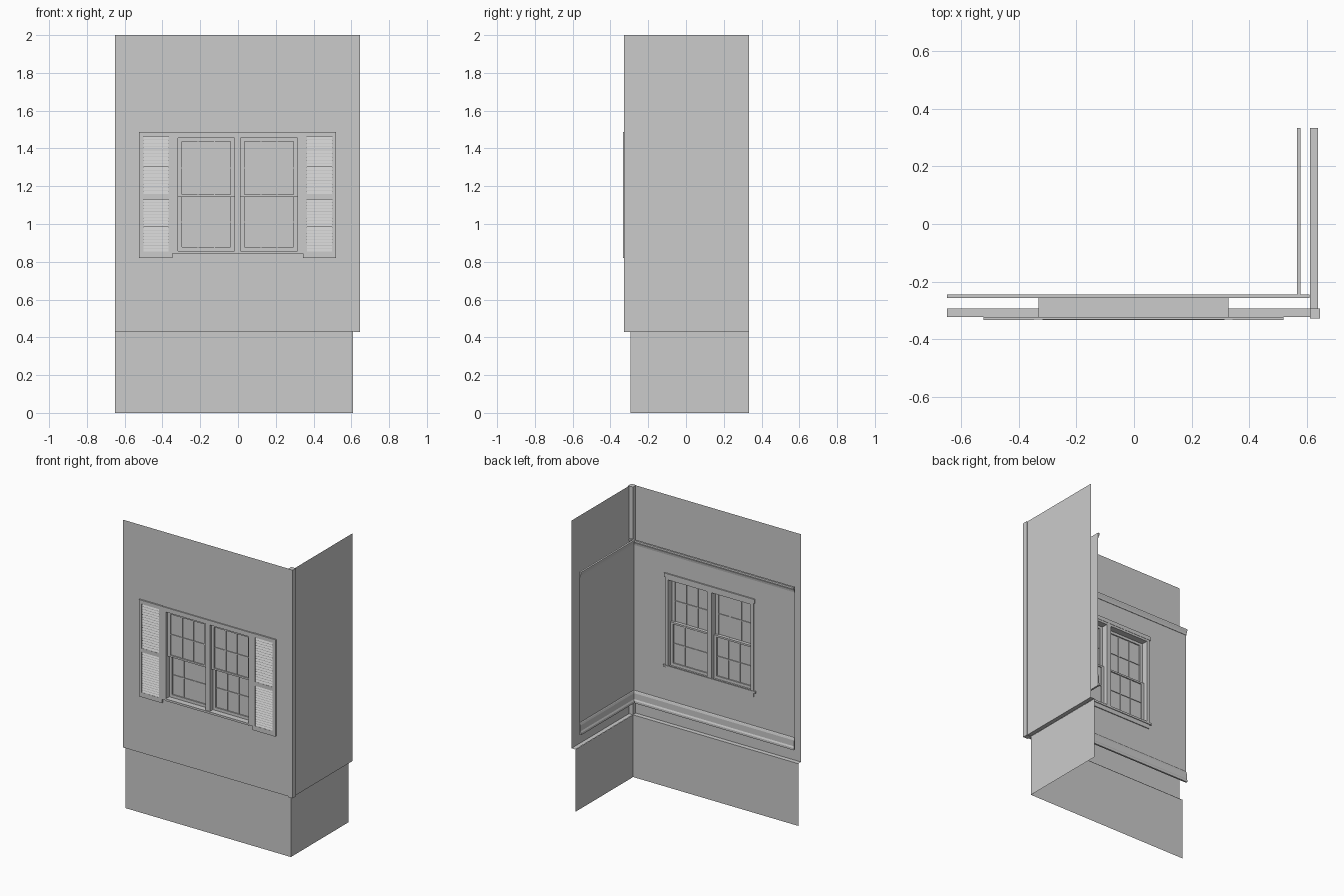
import bpy, bmesh

if "Cube" in bpy.data.objects:
    bpy.data.objects.remove(bpy.data.objects["Cube"])

C = -0.002                    # window centre in x
Z0, Z1 = 0.857, 1.455         # window opening bottom / top
YO, XO = -0.324, 0.640        # outer wall faces
YI, XI = -0.258, 0.579        # inner wall faces
END = 0.334                   # rear end of the side walls


def finish(name, bm):
    me = bpy.data.meshes.new(name)
    bm.to_mesh(me)
    bm.free()
    ob = bpy.data.objects.new(name, me)
    bpy.context.collection.objects.link(ob)
    return ob


def add_box(bm, x0, x1, y0, y1, z0, z1):
    r = bmesh.ops.create_cube(bm, size=1)
    for v in r['verts']:
        v.co = (x0 + (v.co.x + .5) * (x1 - x0),
                y0 + (v.co.y + .5) * (y1 - y0),
                z0 + (v.co.z + .5) * (z1 - z0))


def boxes(name, specs):
    bm = bmesh.new()
    for s in specs:
        add_box(bm, *s)
    return finish(name, bm)


def add_prism(bm, a, b):
    """Solid between two matching end outlines."""
    va, vb = [bm.verts.new(p) for p in a], [bm.verts.new(p) for p in b]
    bm.faces.new(va)
    bm.faces.new(vb[::-1])
    n = len(va)
    for i in range(n):
        j = (i + 1) % n
        bm.faces.new((va[j], va[i], vb[i], vb[j]))
    bmesh.ops.recalc_face_normals(bm, faces=bm.faces)


def sheets(name, quads):
    bm = bmesh.new()
    for q in quads:
        bm.faces.new([bm.verts.new(p) for p in q])
    bmesh.ops.remove_doubles(bm, verts=bm.verts, dist=1e-5)
    return finish(name, bm)


def front_quad(y, x0, x1, z0, z1):
    return [(x0, y, z0), (x1, y, z0), (x1, y, z1), (x0, y, z1)]


def side_quad(x, y0, y1, z0, z1):
    return [(x, y0, z0), (x, y1, z0), (x, y1, z1), (x, y0, z1)]


def wall_with_hole(y, x0, x1, z0, z1, hx, h0, h1):
    a, b = C - hx, C + hx
    return [front_quad(y, x0, a, z0, z1), front_quad(y, b, x1, z0, z1),
            front_quad(y, a, b, z0, h0), front_quad(y, a, b, h1, z1)]


def moulding(name, profile):
    """Run a (depth, z) profile along both inner walls."""
    bm = bmesh.new()
    add_prism(bm, [(-.65, YI + d, z) for d, z in profile],
              [(.61, YI + d, z) for d, z in profile])
    add_prism(bm, [(XI - d, YI, z) for d, z in profile],
              [(XI - d, END, z) for d, z in profile])
    finish(name, bm)


# Foundation: open sheets below the siding
sheets("foundation", [front_quad(-.295, -.65, .61, 0, .43),
                      side_quad(.61, -.295, END, 0, .43)])

# Outer walls with a bottom lip returning to the foundation
sheets("outer_front_wall",
       wall_with_hole(YO, -.65, .612, .43, 2, .33, .85, 1.47)
       + [[(-.65, YO, .43), (-.65, -.293, .43), (.612, -.293, .43), (.612, YO, .43)]])
sheets("outer_side_wall",
       [side_quad(XO, -.296, END, .43, 2),
        [(XO, -.296, .43), (XO, END, .43), (.611, END, .43), (.611, -.296, .43)]])
boxes("corner_post", [(.611, .646, -.329, -.293, .427, 2)])

# Inner walls, crown and baseboard
sheets("inner_front_wall", wall_with_hole(YI, -.65, .61, .54, 1.66, .317, Z0, Z1))
sheets("inner_side_wall", [side_quad(XI, YI, END, .54, 1.66)])
moulding("crown_moulding", [(0, 1.625), (.003, 1.625), (.005, 1.637),
                            (.011, 1.650), (.013, 1.653), (.013, 1.663), (0, 1.663)])
moulding("baseboard", [(0, .54), (.012, .54), (.012, .555), (.007, .565),
                       (.007, .605), (.003, .618), (0, .622)])

# Window frame: jambs, head, sill and centre mullion
W, M = .316, .0165
boxes("window_frame", [
    (C - W - .014, C - W, -.330, YI, Z0, Z1),
    (C + W, C + W + .014, -.330, YI, Z0, Z1),
    (C - M, C + M, -.328, YI, Z0, Z1),
    (C - W - .014, C + W + .014, -.330, YI, Z1, Z1 + .014),
    (C - W - .014, C + W + .014, -.330, YI, Z0 - .010, Z0)])

# Exterior casing
E = .345
boxes("exterior_casing", [
    (C - E, C - W, -.332, YO, .845, 1.486),
    (C + W, C + E, -.332, YO, .845, 1.486),
    (C - W, C + W, -.332, YO, Z1, 1.486),
    (C - W, C + W, -.334, YO, .843, Z0)])

# Interior casing, head cap, stool and apron
boxes("interior_casing", [
    (C - W - .02, C - W, YI, -.251, Z0, 1.47),
    (C + W, C + W + .02, YI, -.251, Z0, 1.47),
    (C - M, C + M, YI, -.251, Z0, Z1),
    (C - W, C + W, YI, -.251, Z1, 1.47),
    (C - .345, C + .345, YI, -.249, 1.47, 1.497),
    (C - .352, C + .352, YI, -.247, .850, .864),
    (C - W - .02, C + W + .02, YI, -.252, .820, .850)])


def sash(name, x0, x1, y0, y1, z0, z1, low, high):
    """Frame with a three by two muntin grid and a glass sheet."""
    s, m = .021, .003
    ym = (y0 + y1) / 2
    gx0, gx1, gz0, gz1 = x0 + s, x1 - s, z0 + low, z1 - high
    parts = [(x0, gx0, y0, y1, z0, z1), (gx1, x1, y0, y1, z0, z1),
             (gx0, gx1, y0, y1, z0, gz0), (gx0, gx1, y0, y1, gz1, z1)]
    for k in (1, 2):
        x = gx0 + (gx1 - gx0) * k / 3
        parts.append((x - m, x + m, ym - .005, ym + .005, gz0, gz1))
    zm = (gz0 + gz1) / 2
    parts.append((gx0, gx1, ym - .005, ym + .005, zm - m, zm + m))
    boxes(name, parts)
    sheets(name + "_glass", [front_quad(ym, gx0, gx1, gz0, gz1)])


# Two double-hung units: upper sash outside, lower sash inside
for side, x0, x1 in (("left", C - W, C - M), ("right", C + M, C + W)):
    sash(side + "_upper_sash", x0, x1, -.312, -.296, 1.143, Z1, .012, .018)
    sash(side + "_lower_sash", x0, x1, -.294, -.278, Z0, 1.157, .020, .012)

# Shutters: stiles, rails and tilted slats in two panels
for side, s in (("left", -1), ("right", 1)):
    x0, x1 = sorted((C + s * .345, C + s * .521))
    a, b = x0 + .022, x1 - .022
    bm = bmesh.new()
    for r in ((x0, a, .82, 1.488), (b, x1, .82, 1.488), (a, b, .82, .852),
              (a, b, 1.130, 1.157), (a, b, 1.462, 1.488)):
        add_box(bm, r[0], r[1], -.334, YO, r[2], r[3])
    for lo, hi in ((.852, 1.130), (1.157, 1.462)):
        n = 17
        p = (hi - lo) / n
        for i in range(n):
            z = lo + i * p
            prof = [(-.333, z), (-.333, z + .003), (-.325, z + p), (-.325, z + p - .003)]
            add_prism(bm, [(a, y, q) for y, q in prof], [(b, y, q) for y, q in prof])
    finish(side + "_shutter", bm)
